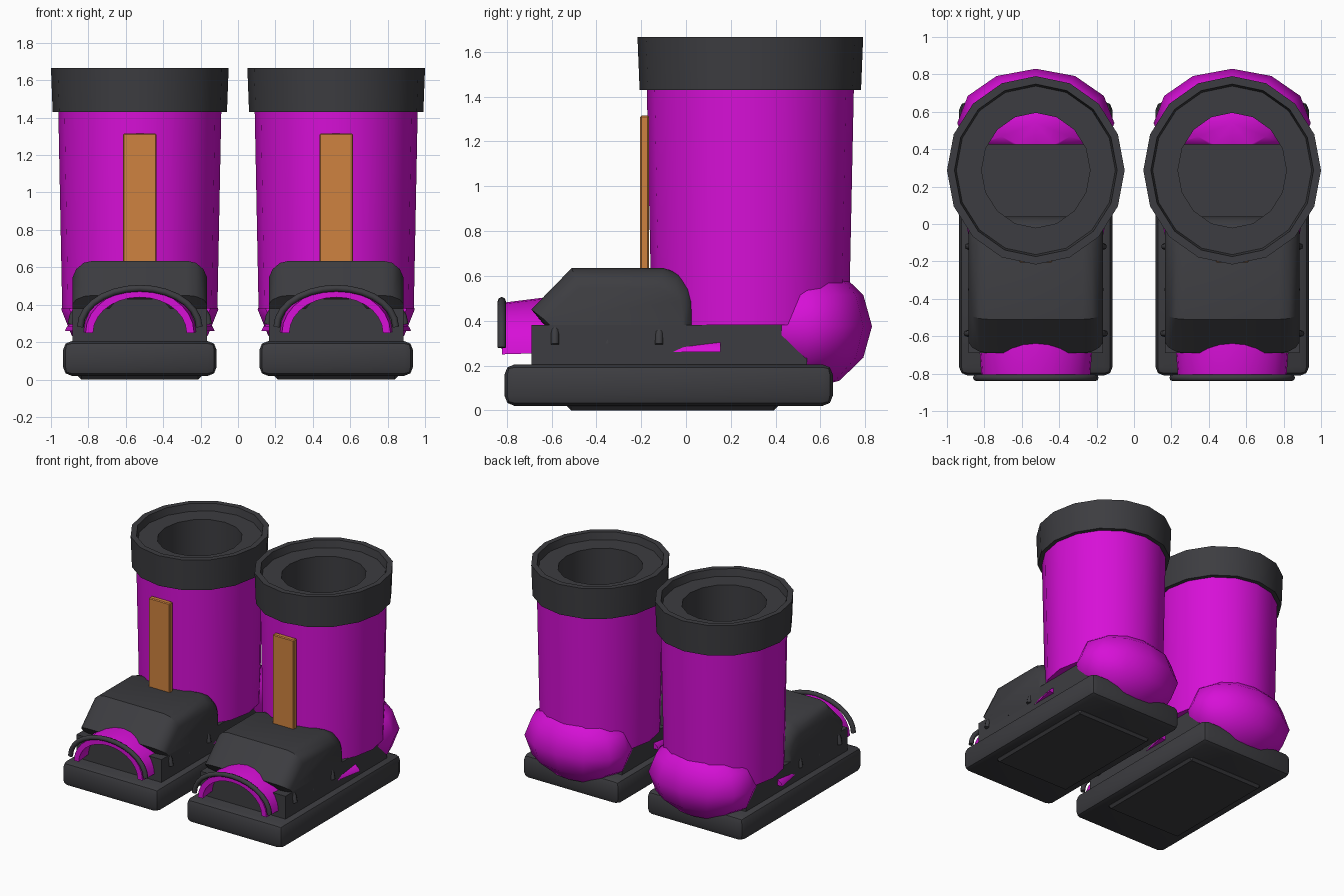
import bpy, bmesh
from math import sin, cos, pi, radians
from mathutils import Matrix, Vector

cube = bpy.data.objects.get("Cube")
if cube:
    bpy.data.objects.remove(cube, do_unlink=True)

CX = 0.525          # sideways offset of one boot
LEG_Y = 0.287       # centre of the shaft


def material(name, rgb):
    m = bpy.data.materials.new(name)
    m.use_nodes = True
    m.diffuse_color = (*rgb, 1)
    bsdf = next(n for n in m.node_tree.nodes if n.type == 'BSDF_PRINCIPLED')
    bsdf.inputs["Base Color"].default_value = (*rgb, 1)
    return m


dark = material("charcoal rubber", (0.046, 0.046, 0.052))
magenta = material("magenta shell", (0.68, 0.005, 0.68))
orange = material("orange strap", (0.62, 0.225, 0.05))


def finish(name, bm, mat, angle=32):
    """Shift to one boot, smooth by angle and mirror to make the pair."""
    bmesh.ops.translate(bm, verts=bm.verts, vec=(CX, 0, 0))
    bmesh.ops.recalc_face_normals(bm, faces=bm.faces)
    for f in bm.faces:
        f.smooth = True
    for e in bm.edges:
        e.smooth = len(e.link_faces) == 2 and e.calc_face_angle(0) < radians(angle)
    me = bpy.data.meshes.new(name)
    bm.to_mesh(me)
    bm.free()
    me.materials.append(mat)
    ob = bpy.data.objects.new(name, me)
    bpy.context.collection.objects.link(ob)
    ob.modifiers.new("pair", 'MIRROR').use_mirror_merge = False
    return ob


def box(name, lo, hi, mat, bevel=0, segments=2):
    bm = bmesh.new()
    lo, hi = Vector(lo), Vector(hi)
    mtx = Matrix.Translation((lo + hi) / 2) @ Matrix.Diagonal((*(hi - lo), 1))
    bmesh.ops.create_cube(bm, size=1, matrix=mtx)
    if bevel:
        bmesh.ops.bevel(bm, geom=bm.edges[:], offset=bevel, segments=segments,
                        profile=0.5, affect='EDGES')
    return finish(name, bm, mat)


def loft(name, rings, mat, caps=True, loop=False, angle=32):
    """Skin a list of closed rings with equal point counts."""
    bm = bmesh.new()
    rows = [[bm.verts.new(p) for p in r] for r in rings]
    pairs = list(zip(rows, rows[1:])) + ([(rows[-1], rows[0])] if loop else [])
    n = len(rows[0])
    for a, b in pairs:
        for i in range(n):
            j = (i + 1) % n
            bm.faces.new((a[i], a[j], b[j], b[i]))
    if caps and not loop:
        bm.faces.new(rows[0])
        bm.faces.new(rows[-1])
    return finish(name, bm, mat, angle)


def lathe(name, profile, mat, sides=16, stretch=1.06):
    rings = [[(r * cos(2 * pi * i / sides), LEG_Y + stretch * r * sin(2 * pi * i / sides), z)
              for i in range(sides)] for r, z in profile]
    return loft(name, rings, mat, loop=True)


def arch(w, base, top, y, steps=14):
    """Half ellipse across the foot, from one side to the other."""
    ts = [-pi / 2 + pi * i / steps for i in range(steps + 1)]
    return [Vector((w * sin(t), y, base + (top - base) * cos(t))) for t in ts]


def arch_tube(name, w, base, top, y, r=0.018, sides=8):
    path = arch(w, base, top, y)
    rings = []
    for i, p in enumerate(path):
        tan = (path[min(i + 1, len(path) - 1)] - path[max(i - 1, 0)]).normalized()
        across = Vector((0, 1, 0))
        out = tan.cross(across)
        rings.append([p + r * (cos(2 * pi * k / sides) * out + sin(2 * pi * k / sides) * across)
                      for k in range(sides)])
    return loft(name, rings, mat=dark, angle=50)


# Sole, tread and foot block
box("sole", (-0.41, -0.81, 0.02), (0.41, 0.655, 0.205), dark, 0.045)
box("tread", (-0.33, -0.53, 0), (0.33, 0.41, 0.06), dark, 0.018, 1)
box("foot_block", (-0.36, -0.69, 0.19), (0.36, 0.54, 0.38), dark)

# Instep: side profile that shrinks towards its outer faces
outline = [(-0.53, 0.26), (-0.69, 0.45), (-0.51, 0.635), (-0.1, 0.635),
           (-0.03, 0.61), (0.02, 0.56), (0.04, 0.5), (0.04, 0.26)]
half = [(0.25, 1), (0.3, 0.97), (0.34, 0.88), (0.36, 0.76)]
sections = [(-x, s) for x, s in reversed(half)] + half
loft("instep", [[(x, -0.28 + (y + 0.28) * (0.4 + 0.6 * s), 0.26 + (z - 0.26) * s)
                 for y, z in outline] for x, s in sections], dark)

# Toe lining behind the open toe
loft("toe_core", [[(x, y, z) for x, z in
                   ((-0.18, 0.2), (-0.18, 0.36), (-0.12, 0.43), (0.12, 0.43), (0.18, 0.36), (0.18, 0.2))]
                  for y in (-0.69, -0.3)], dark)

# Toe shell: flaring half pipe with thickness
shell = []
for y, w, top in ((-0.82, 0.29, 0.48), (-0.5, 0.315, 0.52), (-0.06, 0.36, 0.36), (0.155, 0.4, 0.36)):
    base = 0.25 if y < -0.8 else 0.26
    shell.append(arch(w, base, top, y) + arch(w - 0.04, base, top - 0.04, y)[::-1])
loft("toe_shell", shell, magenta)

# Toe rim and the hoops that show at the sides of the foot
arch_tube("toe_rim", 0.318, 0.28, 0.488, -0.822)
for i, (y, w, top) in enumerate(((-0.585, 0.368, 0.5), (-0.35, 0.346, 0.5), (-0.12, 0.362, 0.5))):
    arch_tube(f"foot_hoop_{i + 1}", w, 0.295, top, y)

# Heel cap: coarse ellipsoid cut flat in front
bm = bmesh.new()
bmesh.ops.create_uvsphere(bm, u_segments=12, v_segments=6, radius=1,
                          matrix=Matrix.Translation((0, 0.54, 0.375)) @ Matrix.Diagonal((0.42, 0.29, 0.28, 1)))
cut = bmesh.ops.bisect_plane(bm, geom=bm.verts[:] + bm.edges[:] + bm.faces[:],
                             plane_co=(0, 0.425, 0), plane_no=(0, -1, 0), clear_outer=True)
bmesh.ops.holes_fill(bm, edges=[e for e in bm.edges if e.is_boundary])
finish("heel_cap", bm, magenta, 60)

# Shaft, its dark lining and the collar
lathe("shaft", [(0.415, 0.38), (0.437, 1.5), (0.32, 1.5), (0.32, 0.38)], magenta)
lathe("shaft_lining", [(0.31, 0.382), (0.31, 1.55), (0.29, 1.55), (0.29, 0.382)], dark)
lathe("collar", [(0.43, 1.43), (0.466, 1.43), (0.475, 1.665), (0.435, 1.665),
                 (0.425, 1.61), (0.29, 1.61), (0.29, 1.45)], dark)

# Front strap
box("strap", (-0.09, -0.205, 0.6), (0.09, -0.165, 1.315), orange, 0.006, 1)
